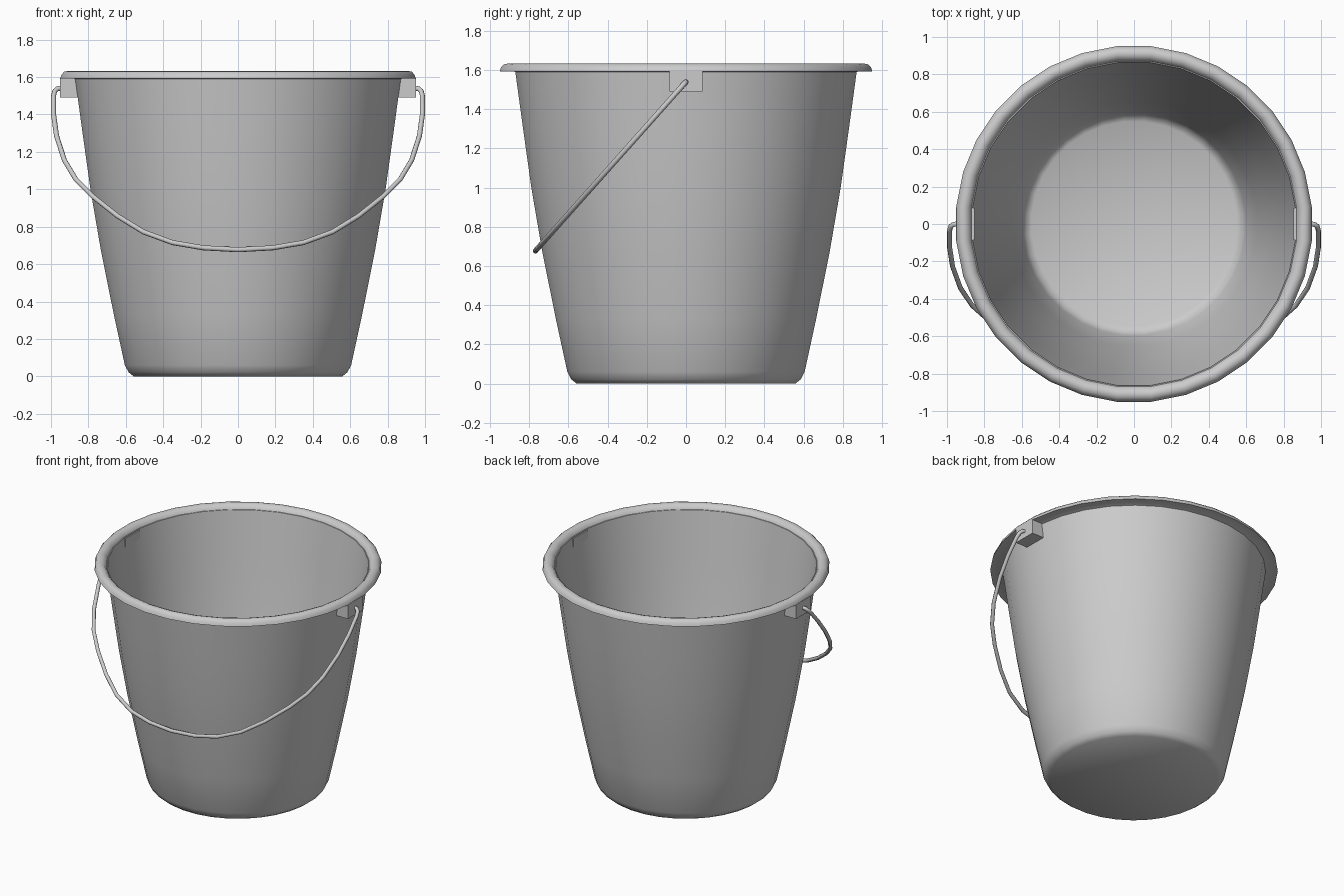
import bpy, bmesh, math

if "Cube" in bpy.data.objects:
    bpy.data.objects.remove(bpy.data.objects["Cube"])

SIDES = 32

def add_mesh(name, bm, angle=40):
    bmesh.ops.remove_doubles(bm, verts=bm.verts, dist=1e-5)
    bmesh.ops.recalc_face_normals(bm, faces=bm.faces)
    me = bpy.data.meshes.new(name)
    bm.to_mesh(me)
    bm.free()
    ob = bpy.data.objects.new(name, me)
    bpy.context.collection.objects.link(ob)
    bpy.ops.object.select_all(action='DESELECT')
    ob.select_set(True)
    bpy.context.view_layer.objects.active = ob
    bpy.ops.object.shade_smooth_by_angle(angle=math.radians(angle))
    return ob

def lathe(name, profile, closed=False):
    """Revolve (radius, z) points around z, with flats facing the axes."""
    bm = bmesh.new()
    start = math.pi / SIDES
    vs = [bm.verts.new((r * math.cos(start), r * math.sin(start), z)) for r, z in profile]
    es = [bm.edges.new(p) for p in zip(vs, vs[1:])]
    if closed:
        es.append(bm.edges.new((vs[-1], vs[0])))
    bmesh.ops.spin(bm, geom=vs + es, cent=(0, 0, 0), axis=(0, 0, 1),
                   angle=2 * math.pi, steps=SIDES)
    return add_mesh(name, bm)

# Thin-walled bucket shell: outer skin, then inner skin back to the floor
outer = [(0, 0), (0.56, 0), (0.588, 0.022), (0.608, 0.06), (0.667, 0.33),
         (0.736, 0.67), (0.792, 0.995), (0.835, 1.30), (0.876, 1.60)]
inner = [(0.868, 1.60), (0.825, 1.30), (0.782, 0.995), (0.726, 0.67),
         (0.657, 0.33), (0.598, 0.065), (0.58, 0.03), (0.55, 0.012), (0, 0.012)]
lathe("bucket_body", outer + inner)

# Rolled rim
lathe("rim", [(0.868, 1.585), (0.877, 1.608), (0.892, 1.626), (0.912, 1.633),
              (0.933, 1.629), (0.948, 1.614), (0.955, 1.592), (0.88, 1.592)], closed=True)

# Handle lugs under the rim
for side, label in ((-1, "left"), (1, "right")):
    bm = bmesh.new()
    bmesh.ops.create_cube(bm, size=1)
    for v in bm.verts:
        v.co = (side * (0.903 + v.co.x * 0.098), v.co.y * 0.17, 1.542 + v.co.z * 0.105)
    add_mesh("handle_lug_" + label, bm, 30)

# Wire handle, hanging forward against the body
half = [(0.94, 1.54), (0.965, 1.538), (0.980, 1.525), (0.986, 1.50), (0.986, 1.40),
        (0.970, 1.285), (0.928, 1.155), (0.866, 1.052), (0.776, 0.962), (0.645, 0.858),
        (0.505, 0.772), (0.35, 0.715), (0.185, 0.687)]
path = [(-x, z) for x, z in half] + [(0, 0.677)] + half[::-1]
cu = bpy.data.curves.new("handle", 'CURVE')
cu.dimensions = '3D'
cu.bevel_depth = 0.0135
cu.bevel_resolution = 2
cu.use_fill_caps = True
sp = cu.splines.new('POLY')
sp.points.add(len(path) - 1)
for p, (x, z) in zip(sp.points, path):
    p.co = (x, (z - 1.54) * 0.89, z, 1)
sp.use_smooth = True
handle = bpy.data.objects.new("handle", cu)
bpy.context.collection.objects.link(handle)
